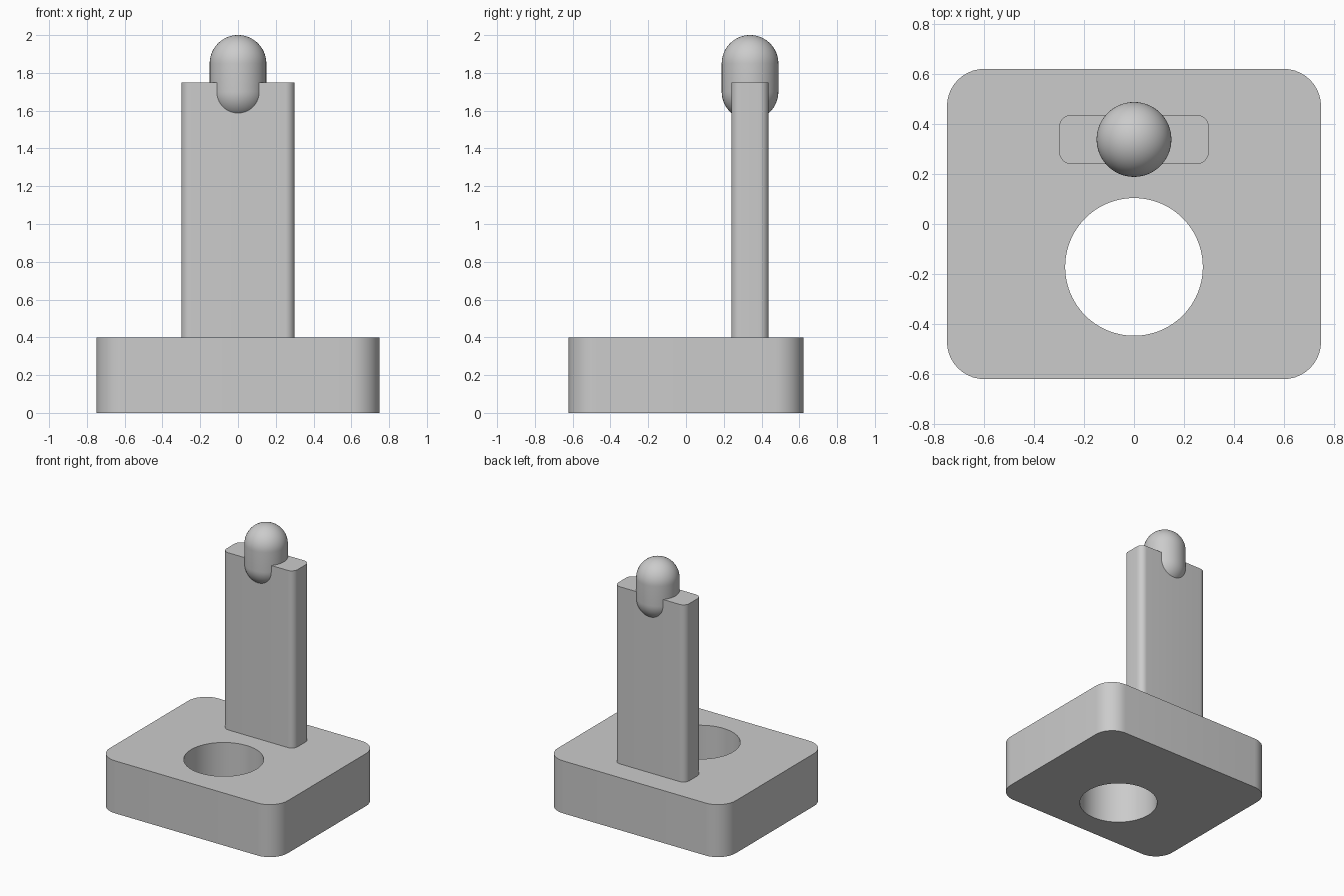
import bpy, bmesh
from math import sin, cos, pi, radians

if "Cube" in bpy.data.objects:
    bpy.data.objects.remove(bpy.data.objects["Cube"], do_unlink=True)

grey = bpy.data.materials.new("light grey")
grey.use_nodes = True
GREY = (0.6, 0.6, 0.6, 1)
grey.diffuse_color = GREY
grey.node_tree.nodes["Principled BSDF"].inputs["Base Color"].default_value = GREY

POST_Y = 0.339


def arc(cx, cy, r, start, end, steps):
    angles = [start + (end - start) * i / steps for i in range(steps + 1)]
    return [(cx + r * cos(a), cy + r * sin(a)) for a in angles]


def rounded_rect(cy, hx, hy, r, steps=10):
    points = []
    for i, (sx, sy) in enumerate([(1, 1), (-1, 1), (-1, -1), (1, -1)]):
        points += arc(sx * (hx - r), cy + sy * (hy - r), r, i * pi / 2, (i + 1) * pi / 2, steps)
    return points


def finish(name, bm):
    bmesh.ops.recalc_face_normals(bm, faces=bm.faces)
    mesh = bpy.data.meshes.new(name)
    bm.to_mesh(mesh)
    bm.free()
    mesh.materials.append(grey)
    obj = bpy.data.objects.new(name, mesh)
    bpy.context.collection.objects.link(obj)
    bpy.ops.object.select_all(action="DESELECT")
    obj.select_set(True)
    bpy.context.view_layer.objects.active = obj
    bpy.ops.object.shade_smooth_by_angle(angle=radians(30))
    return obj


def prism(name, loops, z0, z1):
    """Extrude an outline, with any further loops as holes."""
    bm = bmesh.new()
    edges = []
    for loop in loops:
        verts = [bm.verts.new((x, y, z0)) for x, y in loop]
        edges += [bm.edges.new((verts[i - 1], verts[i])) for i in range(len(verts))]
    bmesh.ops.triangle_fill(bm, edges=edges, use_beauty=True, use_dissolve=False)
    # Keep the bottom cap and raise a copy of it as the top
    result = bmesh.ops.extrude_face_region(bm, geom=bm.faces[:], use_keep_orig=True)
    top = [g for g in result["geom"] if isinstance(g, bmesh.types.BMVert)]
    bmesh.ops.translate(bm, verts=top, vec=(0, 0, z1 - z0))
    return finish(name, bm)


# Base block with a round through hole
hole = arc(0, -0.172, 0.276, 0, 2 * pi, 96)[:-1]
prism("base", [rounded_rect(0, 0.75, 0.622, 0.15), hole], 0, 0.4)

# Upright flat post
prism("post", [rounded_rect(POST_Y, 0.3, 0.099, 0.05)], 0.4, 1.75)

# Capsule knob set into the top of the post
bm = bmesh.new()
bmesh.ops.create_uvsphere(bm, u_segments=64, v_segments=32, radius=0.15)
equator = [e for e in bm.edges if all(abs(v.co.z) < 0.001 for v in e.verts)]
bmesh.ops.split_edges(bm, edges=equator)
for face in bm.faces:
    face.tag = face.calc_center_median().z > 0
upper = {v for f in bm.faces if f.tag for v in f.verts}
rims = [e for e in bm.edges if all(abs(v.co.z) < 0.001 for v in e.verts)]
bmesh.ops.translate(bm, verts=list(upper), vec=(0, 0, 0.15))
bmesh.ops.bridge_loops(bm, edges=rims)
knob = finish("knob", bm)
knob.location = (0, POST_Y, 1.7)
